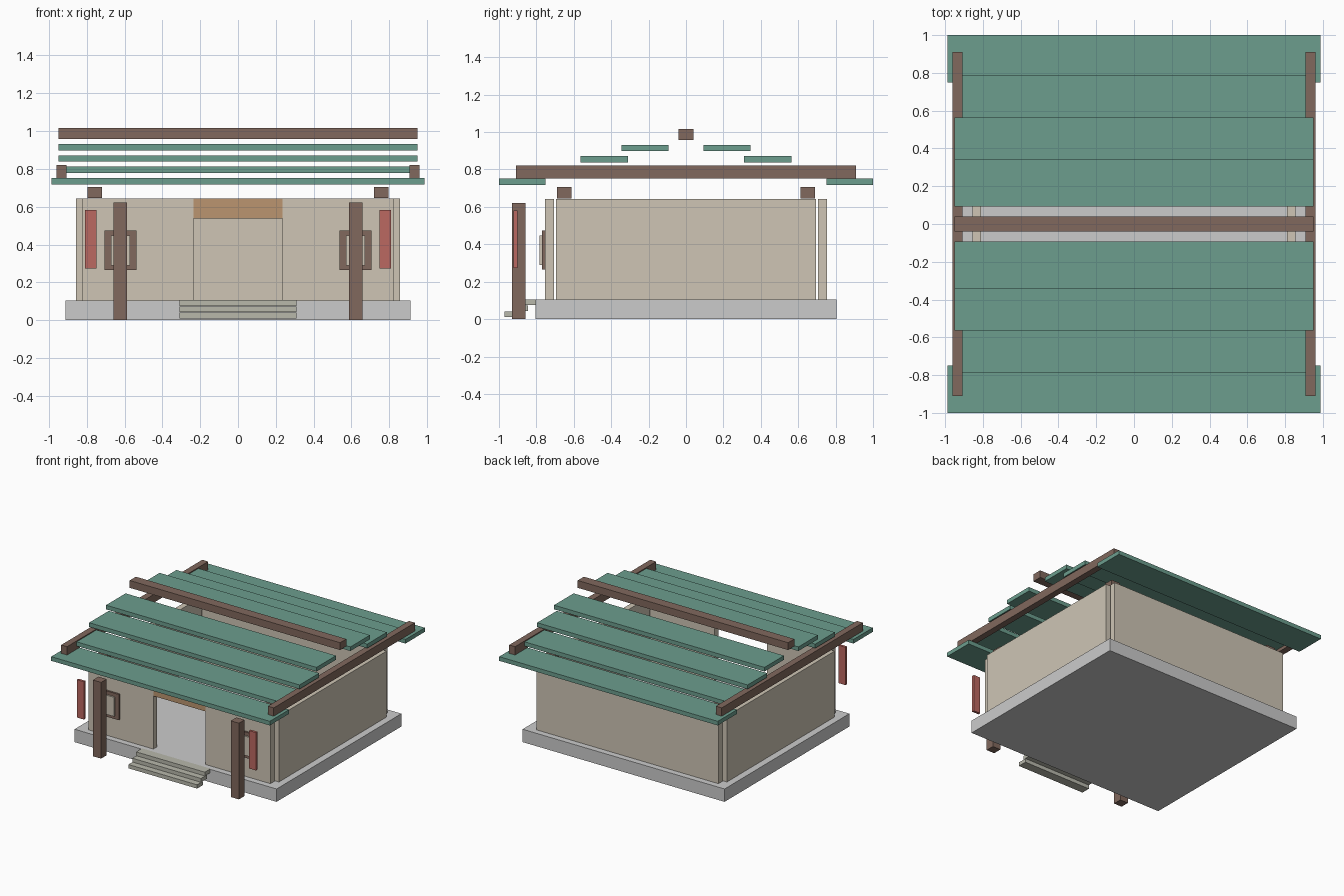
import bpy, bmesh

if "Cube" in bpy.data.objects:
    bpy.data.objects.remove(bpy.data.objects["Cube"])


def material(name, r, g, b):
    m = bpy.data.materials.new(name)
    m.diffuse_color = (r, g, b, 1)
    m.use_nodes = True
    m.node_tree.nodes["Principled BSDF"].inputs["Base Color"].default_value = m.diffuse_color
    return m


WOOD = material("dark_wood", 0.22, 0.14, 0.11)
ROOF = material("green_roof", 0.15, 0.34, 0.27)
PLASTER = material("plaster", 0.62, 0.56, 0.46)
ORANGE = material("orange_wood", 0.50, 0.30, 0.16)
RED = material("red_cloth", 0.50, 0.14, 0.12)
STONE = material("pale_stone", 0.48, 0.48, 0.41)


def box(name, x, y, z, mat=None):
    """Box spanning the (min, max) pair on each axis."""
    bm = bmesh.new()
    bmesh.ops.create_cube(bm, size=1)
    for v in bm.verts:
        v.co = [r[0] if c < 0 else r[1] for c, r in zip(v.co, (x, y, z))]
    mesh = bpy.data.meshes.new(name)
    bm.normal_update()
    bm.to_mesh(mesh)
    bm.free()
    if mat:
        mesh.materials.append(mat)
    ob = bpy.data.objects.new(name, mesh)
    bpy.context.collection.objects.link(ob)
    return ob


def flip(r, s):
    return tuple(sorted((r[0] * s, r[1] * s)))


# Foundation and entrance steps
box("foundation", (-0.912, 0.912), (-0.805, 0.805), (0, 0.105))
for i in range(3):
    y, z = -0.97 + 0.05 * i, 0.01 + 0.0325 * i
    box(f"step_{i + 1}", (-0.31, 0.31), (y, y + 0.075), (z, z + 0.031), STONE)

# Back wall and lintel over the doorway
WALL_Z = (0.105, 0.643)
box("back_wall", (-0.822, 0.822), (0.705, 0.755), WALL_Z, PLASTER)
box("door_lintel", (-0.236, 0.236), (-0.755, -0.705), (0.538, 0.643), ORANGE)

# Parts mirrored left and right
for side, s in (("left", -1), ("right", 1)):
    box(f"{side}_wall", flip((0.81, 0.856), s), (-0.695, 0.695), WALL_Z, PLASTER)
    box(f"{side}_front_wall", flip((0.236, 0.822), s), (-0.755, -0.705), WALL_Z, PLASTER)
    box(f"{side}_window_frame", flip((0.537, 0.707), s), (-0.77, -0.752), (0.265, 0.475), WOOD)
    box(f"{side}_window_pane", flip((0.572, 0.672), s), (-0.782, -0.768), (0.29, 0.447), PLASTER)
    box(f"{side}_porch_post", flip((0.586, 0.659), s), (-0.93, -0.858), (0, 0.622), WOOD)
    box(f"{side}_banner", flip((0.747, 0.808), s), (-0.922, -0.902), (0.273, 0.582), RED)
    box(f"{side}_roof_beam", flip((0.907, 0.96), s), (-0.91, 0.91), (0.752, 0.82), WOOD)
    for end, t in (("front", -1), ("back", 1)):
        box(f"{side}_{end}_bracket", flip((0.718, 0.797), s), flip((0.613, 0.69), t),
            (0.645, 0.705), WOOD)

# Stepped roof planks, the lowest one wider as an eave
for end, t in (("front", -1), ("back", 1)):
    for i, (y0, y1) in enumerate(((0.75, 1.0), (0.53, 0.785), (0.31, 0.563), (0.093, 0.345))):
        w = 0.987 if i == 0 else 0.95
        top = 0.752 + 0.06 * i
        box(f"{end}_roof_plank_{i + 1}", (-w, w), flip((y0, y1), t), (top - 0.034, top), ROOF)

# Ridge beam
box("ridge_beam", (-0.95, 0.95), (-0.04, 0.04), (0.957, 1.017), WOOD)
